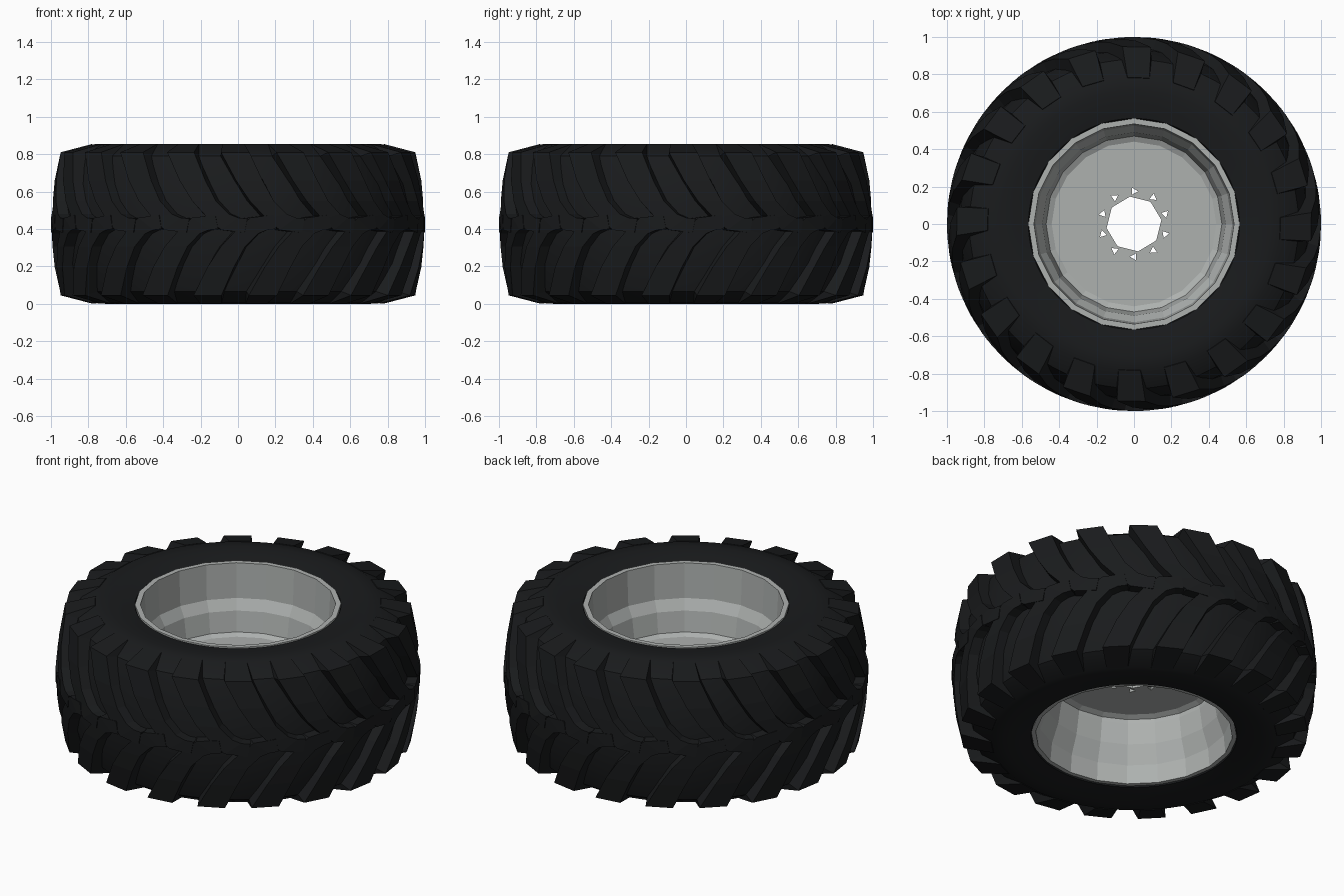
import bpy, bmesh
from math import sin, cos, pi, tau

if "Cube" in bpy.data.objects:
    bpy.data.objects.remove(bpy.data.objects["Cube"])

H = 0.855          # tyre width along z
LUGS = 20          # tread lugs per side


def material(name, col):
    m = bpy.data.materials.new(name)
    m.diffuse_color = (*col, 1)
    m.use_nodes = True
    m.node_tree.nodes["Principled BSDF"].inputs["Base Color"].default_value = m.diffuse_color
    return m


rubber = material("rubber", (0.010, 0.011, 0.012))
metal = material("metal", (0.42, 0.44, 0.43))


def finish(bm, name, mat, smooth=None):
    bmesh.ops.recalc_face_normals(bm, faces=bm.faces[:])
    me = bpy.data.meshes.new(name)
    bm.to_mesh(me)
    bm.free()
    ob = bpy.data.objects.new(name, me)
    bpy.context.collection.objects.link(ob)
    if mat:
        me.materials.append(mat)
    if smooth:
        bpy.ops.object.select_all(action='DESELECT')
        ob.select_set(True)
        bpy.context.view_layer.objects.active = ob
        bpy.ops.object.shade_smooth_by_angle(angle=smooth)
    return ob


def polar(r, a, z):
    return (r * cos(a), r * sin(a), z)


def lathe(name, profile, segs, mat, smooth=None):
    """Revolve a closed (r, z) profile about z."""
    bm = bmesh.new()
    rings = [[bm.verts.new(polar(r, tau * i / segs, z)) for r, z in profile] for i in range(segs)]
    n = len(profile)
    for i in range(segs):
        a, b = rings[i], rings[(i + 1) % segs]
        for j in range(n):
            k = (j + 1) % n
            bm.faces.new((a[j], b[j], b[k], a[k]))
    return finish(bm, name, mat, smooth)


# tyre body
upper = [(0.55, 0.80), (0.565, 0.832), (0.63, 0.845), (0.71, 0.855), (0.785, 0.85),
         (0.88, 0.79), (0.93, 0.64), (0.945, H / 2)]
lower = [(r, H - z) for r, z in reversed(upper[:-1])]
lathe("tyre_body", upper + lower, 60, rubber, 0.6)

# tread lugs: right edge and left edge as (angle, z), then outer radius, base radius
stations = [
    ((-0.27, 0.853), (-0.42, 0.853), 0.785, 0.76),
    ((-0.25, 0.81), (-0.41, 0.81), 0.95, 0.85),
    ((-0.18, 0.66), (-0.325, 0.66), 0.98, 0.90),
    ((-0.12, 0.55), (-0.25, 0.55), 0.992, 0.92),
    ((-0.05, 0.48), (-0.16, 0.455), 0.997, 0.925),
    ((0.00, 0.46), (-0.09, 0.395), 1.0, 0.925),
    ((0.05, 0.455), (0.035, 0.38), 1.0, 0.925),
]


def add_lug(bm, angle, flip):
    rows = []
    for (ra, rz), (la, lz), ro, rb in stations:
        inset = 0.03 if rz > 0.8 else 0.0
        row = []
        for a, z, r in ((ra + 0.015, rz - inset, rb), (ra, rz, ro),
                        (la, lz, ro), (la - 0.015, lz - inset, rb)):
            row.append(bm.verts.new(polar(r, angle + a, H - z if flip else z)))
        rows.append(row)
    for a, b in zip(rows, rows[1:]):
        for j in range(4):
            k = (j + 1) % 4
            bm.faces.new((a[j], a[k], b[k], b[j]))
    bm.faces.new(rows[0])
    bm.faces.new(rows[-1])


for name, flip in (("upper_tread_lugs", False), ("lower_tread_lugs", True)):
    bm = bmesh.new()
    for i in range(LUGS):
        add_lug(bm, tau * (i + 0.5 * flip) / LUGS, flip)
    finish(bm, name, rubber)

# rim barrel, lipped at both ends and stepped inward to the disc
inner = [(0.565, 0.80), (0.565, 0.838), (0.535, 0.838), (0.525, 0.63), (0.49, 0.57),
         (0.47, 0.45), (0.47, 0.37), (0.49, 0.25), (0.53, 0.14), (0.54, 0.03),
         (0.565, 0.03), (0.565, 0.06)]
outer = [(0.55, 0.13), (0.51, 0.25), (0.49, 0.37), (0.49, 0.45), (0.51, 0.58), (0.545, 0.65)]
lathe("rim_barrel", inner + outer, 20, metal)

# wheel disc with hub hole and bolt holes
disc = [(0.48, 0.455), (0.44, 0.435), (0.10, 0.435), (0.10, 0.41), (0.44, 0.41), (0.48, 0.39)]
wheel_disc = lathe("wheel_disc", disc, 20, metal)

bm = bmesh.new()


def prism(cx, cy, r, sides, rot):
    ends = [[bm.verts.new((cx + r * cos(rot + tau * i / sides), cy + r * sin(rot + tau * i / sides), z))
             for i in range(sides)] for z in (0.3, 0.55)]
    for i in range(sides):
        k = (i + 1) % sides
        bm.faces.new((ends[0][i], ends[0][k], ends[1][k], ends[1][i]))
    bm.faces.new(ends[0])
    bm.faces.new(ends[1])


prism(0, 0, 0.148, 8, 0.15)
for i in range(10):
    a = pi / 2 + tau * i / 10
    prism(0.175 * cos(a), 0.175 * sin(a), 0.022, 3, a + 0.5)
cutter = finish(bm, "hole_cutter", None)
cutter.hide_render = True

mod = wheel_disc.modifiers.new("holes", 'BOOLEAN')
mod.operation = 'DIFFERENCE'
mod.solver = 'EXACT'
mod.object = cutter
bpy.context.view_layer.objects.active = wheel_disc
bpy.ops.object.modifier_apply(modifier="holes")
bpy.data.objects.remove(cutter)
